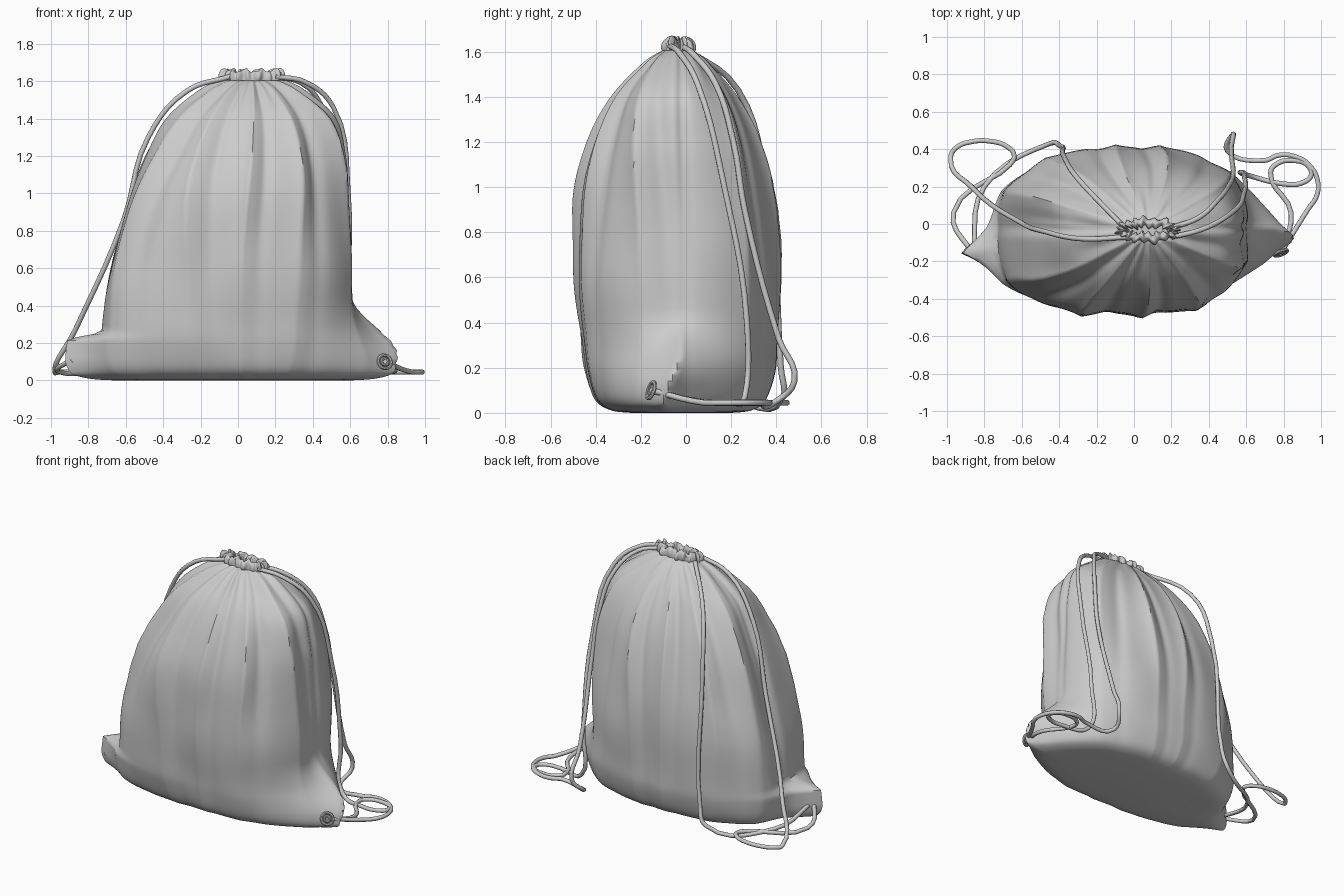
import bpy
from math import sin, cos, pi, exp, radians
from mathutils import Vector, noise

if "Cube" in bpy.data.objects:
    bpy.data.objects.remove(bpy.data.objects["Cube"])


def loft(name, rings):
    """Skin a stack of closed rings and cap both ends."""
    n = len(rings[0])
    verts = [p for r in rings for p in r]
    faces = [(i * n + j, i * n + (j + 1) % n, (i + 1) * n + (j + 1) % n, (i + 1) * n + j)
             for i in range(len(rings) - 1) for j in range(n)]
    faces += [tuple(range(n))[::-1], tuple(range(len(verts) - n, len(verts)))]
    me = bpy.data.meshes.new(name)
    me.from_pydata(verts, [], faces)
    me.update()
    ob = bpy.data.objects.new(name, me)
    bpy.context.collection.objects.link(ob)
    bpy.ops.object.select_all(action='DESELECT')
    ob.select_set(True)
    bpy.context.view_layer.objects.active = ob
    bpy.ops.object.mode_set(mode='EDIT')
    bpy.ops.mesh.select_all(action='SELECT')
    bpy.ops.mesh.normals_make_consistent(inside=False)
    bpy.ops.object.mode_set(mode='OBJECT')
    bpy.ops.object.shade_smooth_by_angle(angle=0.9)


def resample(rows, steps):
    """Catmull-Rom through profile rows."""
    out = []
    for i in range(len(rows) - 1):
        p = [rows[max(0, min(len(rows) - 1, i + k))] for k in (-1, 0, 1, 2)]
        for s in range(steps):
            t = s / steps
            out.append([b + t * (c - a + t * (2 * a - 5 * b + 4 * c - d + t * (3 * b - a - 3 * c + d))) / 2
                        for a, b, c, d in zip(*p)])
    return out + [list(rows[-1])]


def smooth(a, b, v):
    t = max(0, min(1, (v - a) / (b - a)))
    return t * t * (3 - 2 * t)


def gap(a, b):
    return (a - b + pi) % (2 * pi) - pi


# Bag body: z, left, right, front, back extents from base to neck
body_rows = [(0, -.5, .42, -.24, .2), (.012, -.63, .54, -.33, .29), (.06, -.7, .6, -.4, .35),
             (.18, -.725, .62, -.44, .39), (.32, -.725, .62, -.46, .4), (.6, -.69, .625, -.485, .415),
             (.95, -.59, .605, -.475, .385), (1.2, -.51, .6, -.415, .32), (1.4, -.41, .545, -.32, .22),
             (1.55, -.22, .36, -.18, .1), (1.605, -.11, .255, -.1, .03)]
# Pleat ridge directions in plan, in degrees
ridges = [radians(a) for a in (31, 70, 111, 139, 163, 208, 232, 273, 308, 337)]
N = 260
rings = []
for z, xl, xr, yf, yb in resample(body_rows, 7):
    top = smooth(.6, 1.6, z)
    cx, cy = .02 + .055 * top, -.02 - .015 * top
    soft = smooth(.5, 1.5, z)
    fold = .2 + .8 * smooth(.25, 1.3, z)
    # pinched bottom corners: direction, reach, angular width
    tips = ((-.1 * smooth(.3, .02, z), .255 * smooth(.45, .12, z) * smooth(-.08, .04, z), .23),
            (pi + .14, (.225 - .25 * max(0, z - .1)) * smooth(.265, .215, z) * smooth(-.08, .04, z), .13))
    ring = []
    for j in range(N):
        a = 2 * pi * j / N
        c, s = cos(a), sin(a)
        hx = xr - cx if c > 0 else cx - xl
        hy = yb - cy if s > 0 else cy - yf
        n = (2.3 if c > 0 else 2.6) if s > 0 else (2.5 if c > 0 else 3.4)
        n += (2.1 - n) * soft
        r = (abs(c / hx) ** n + abs(s / hy) ** n) ** (-1 / n)
        f = -.04
        for k, q in enumerate(ridges):
            d = gap(a, q + .12 * (1 - soft) * sin(k * 2.3))
            f += .1 * exp(-abs(d) / .13) - .045 * exp(-((d - .2) / .09) ** 2)
        for q in (.03, pi):     # side seams
            f -= .035 * exp(-(gap(a, q) / .045) ** 2)
        f = f * fold + .04 * cos(17 * a + 1) * smooth(1.4, 1.6, z)
        f += 1 + .03 * noise.noise(Vector((c * 1.7, s * 1.7, z * 2.5))) * smooth(0, .3, z)
        r = r * f + sum(e * exp(-abs(gap(a, q)) / w) for q, e, w in tips)
        ring.append((cx + r * c, cy + r * s, z))
    rings.append(ring)
loft("bag_body", rings)

# Gathered ruffle around the mouth: half a rolled hem, rippled
rings = []
for i in range(15):
    t = pi * (i / 14 * 1.35 - .35)
    w = smooth(-.35 * pi, .1, t)
    ring = []
    for j in range(220):
        a = 2 * pi * j / 220
        d = .025 * cos(t) - .012 + w * (.009 * cos(19 * a + 1.2 * sin(3 * a)) + .006 * sin(8 * a))
        z = 1.62 + .038 * sin(t) + w * (.009 * sin(10 * a + 1) + .004 * cos(21 * a))
        ring.append((.075 + (.155 + d) * cos(a), -.033 + (.052 + d) * sin(a), z))
    rings.append(ring)
loft("gathered_mouth", rings)

# Metal eyelets
left_hole, right_hole = (-.86, -.165, .125), (.785, -.155, .1)
for name, loc, nrm in (("left_eyelet", left_hole, (-.15, -1, .15)), ("right_eyelet", right_hole, (.35, -.9, .3))):
    for part, rad, tube in (("rim", .037, .009), ("hole", .018, .008)):
        bpy.ops.mesh.primitive_torus_add(major_radius=rad, minor_radius=tube, major_segments=28,
                                         minor_segments=8, location=loc,
                                         rotation=Vector(nrm).to_track_quat('Z', 'Y').to_euler())
        bpy.context.object.name = name + "_" + part
        bpy.ops.object.shade_smooth_by_angle()


def coil(x, y, rx, ry, start, end, count=7):
    """Arc of cord lying on the ground."""
    angles = [radians(start + (end - start) * i / (count - 1)) for i in range(count)]
    return [(x + rx * cos(a), y + ry * sin(a), .045) for a in angles]


def cord(name, pts):
    cu = bpy.data.curves.new(name, 'CURVE')
    cu.dimensions = '3D'
    cu.bevel_depth = .0135
    cu.bevel_resolution = 2
    cu.resolution_u = 5
    cu.use_fill_caps = True
    sp = cu.splines.new('BEZIER')
    sp.bezier_points.add(len(pts) - 1)
    for b, p in zip(sp.bezier_points, pts):
        b.co = p
        b.handle_left_type = b.handle_right_type = 'AUTO'
    bpy.context.collection.objects.link(bpy.data.objects.new(name, cu))


# Drawstring cords: mouth, down the bag, along the ground, to an eyelet
cord("left_outer_cord", [(-.04, -.07, 1.625), (-.27, -.08, 1.55), (-.48, -.04, 1.3), (-.61, .01, .86),
                         (-.87, .2, .27)] + coil(-.81, .36, .17, .085, 180, -30) + [(-.965, .06, .05), left_hole])
cord("left_back_cord", [(-.06, -.01, 1.62), (-.29, .23, 1.43), (-.37, .35, 1.05), (-.4, .42, .2),
                        (-.45, .43, .07), (-.8, .2, .05), left_hole])
cord("right_side_cord", [(.2, -.07, 1.625), (.36, -.03, 1.595), (.51, .05, 1.46), (.59, .17, 1), (.59, .27, .4),
                         (.61, .26, .07)] + coil(.84, .275, .11, .065, 250, 540) + [(.84, .06, .05), right_hole])
cord("right_back_cord", [(.2, -.02, 1.625), (.34, .03, 1.59), (.45, .13, 1.46), (.51, .21, 1.2), (.53, .26, .9),
                         (.52, .41, .33), (.53, .48, .14), (.5, .39, .045)]
     + coil(.8, .2, .185, .17, 125, -45) + [right_hole])
